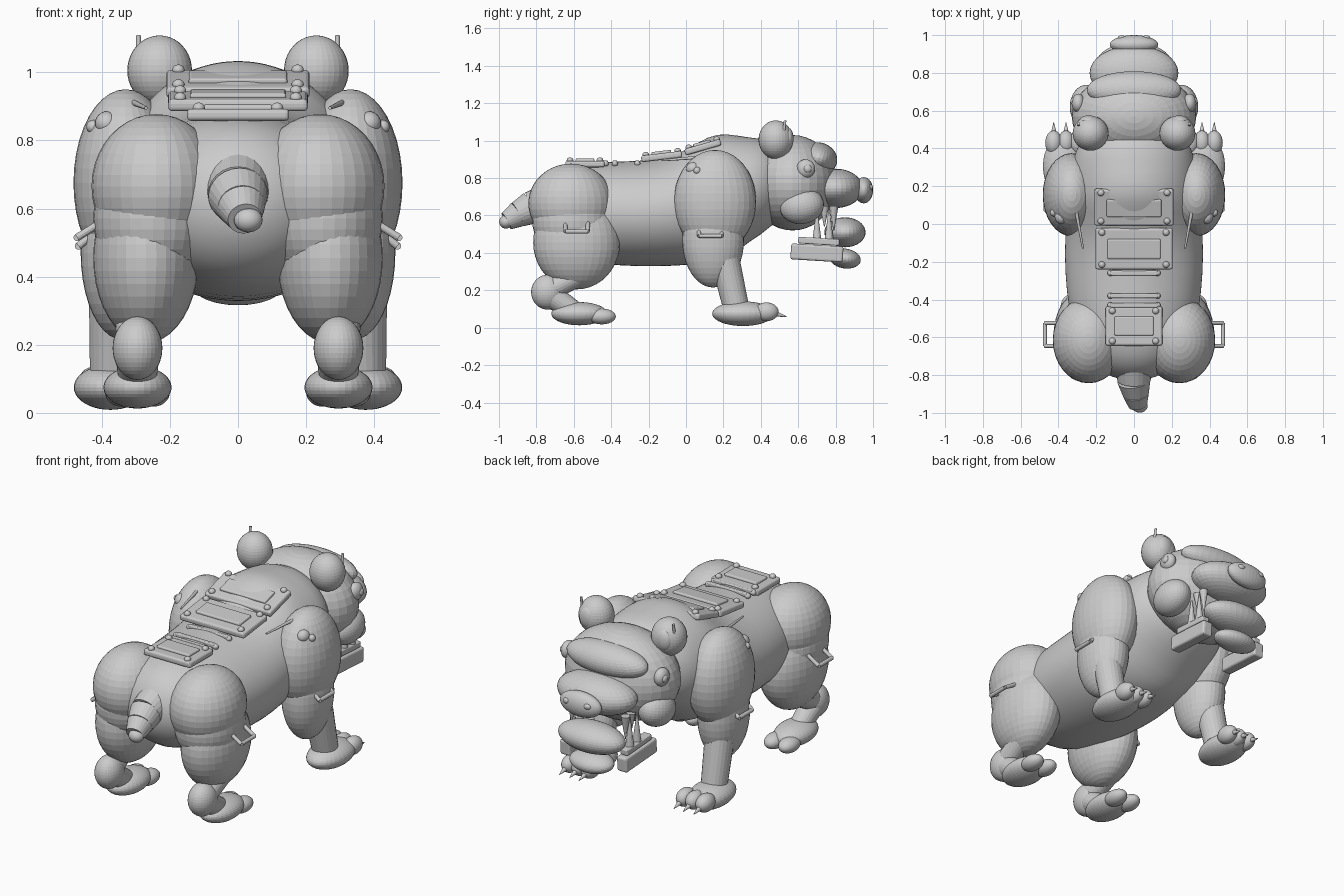
import bpy, bmesh, math
from mathutils import Vector, Matrix

cube = bpy.data.objects.get("Cube")
if cube:
    bpy.data.objects.remove(cube, do_unlink=True)

grey = bpy.data.materials.new("plain grey")
grey.use_nodes = True
tone = (0.6, 0.6, 0.6, 1)
grey.diffuse_color = tone
grey.node_tree.nodes["Principled BSDF"].inputs["Base Color"].default_value = tone


def finish(name, bm, smooth=True):
    bmesh.ops.recalc_face_normals(bm, faces=bm.faces)
    for f in bm.faces:
        f.smooth = smooth
    me = bpy.data.meshes.new(name)
    bm.to_mesh(me)
    bm.free()
    me.materials.append(grey)
    ob = bpy.data.objects.new(name, me)
    bpy.context.collection.objects.link(ob)
    return ob


def ball(name, loc, size, tilt=0, yaw=0, seg=32):
    """Ellipsoid with three radii, tilted about x and turned about z."""
    bm = bmesh.new()
    bmesh.ops.create_uvsphere(bm, u_segments=seg, v_segments=seg // 2 + 4, radius=1)
    m = (Matrix.Translation(loc) @ Matrix.Rotation(yaw, 4, 'Z')
         @ Matrix.Rotation(tilt, 4, 'X') @ Matrix.Diagonal((*size, 1)))
    bm.transform(m)
    return finish(name, bm, smooth=seg < 32)


def rod(name, a, b, r1, r2, seg=24):
    """Tapered cylinder between two points."""
    a, b = Vector(a), Vector(b)
    d = b - a
    bm = bmesh.new()
    bmesh.ops.create_cone(bm, cap_ends=True, segments=seg, radius1=r1, radius2=r2, depth=d.length)
    bm.transform(Matrix.Translation((a + b) / 2) @ d.to_track_quat('Z', 'Y').to_matrix().to_4x4())
    return finish(name, bm, False)


def slab(name, loc, size, tilt=0, bevel=0.012):
    """Box with rounded edges."""
    bm = bmesh.new()
    bmesh.ops.create_cube(bm, size=1)
    bm.transform(Matrix.Diagonal((*size, 1)))
    bmesh.ops.bevel(bm, geom=bm.edges[:], offset=bevel, segments=3, profile=0.5, affect='EDGES')
    bm.transform(Matrix.Translation(loc) @ Matrix.Rotation(tilt, 4, 'X'))
    return finish(name, bm, False)


def loft(name, rings, seg=40):
    """Skin of elliptical rings along y: (y, centre z, radius x, radius z)."""
    bm = bmesh.new()
    loops = []
    for y, z, rx, rz in rings:
        loops.append([bm.verts.new((rx * math.cos(t), y, z + rz * math.sin(t)))
                      for t in (2 * math.pi * i / seg for i in range(seg))])
    for p, q in zip(loops, loops[1:]):
        for i in range(seg):
            j = (i + 1) % seg
            bm.faces.new((p[i], p[j], q[j], q[i]))
    bm.faces.new(loops[0])
    bm.faces.new(loops[-1])
    ob = finish(name, bm)
    mod = ob.modifiers.new("rounding", 'SUBSURF')
    mod.levels = mod.render_levels = 1
    return ob


# Body and tail
loft("torso", [
    (-0.83, 0.62, 0.06, 0.05), (-0.79, 0.62, 0.17, 0.15), (-0.7, 0.62, 0.26, 0.23),
    (-0.55, 0.615, 0.33, 0.265), (-0.35, 0.61, 0.36, 0.28), (-0.15, 0.61, 0.37, 0.285),
    (0.0, 0.64, 0.36, 0.305), (0.12, 0.685, 0.355, 0.345), (0.22, 0.7, 0.34, 0.34),
    (0.34, 0.74, 0.33, 0.275), (0.46, 0.77, 0.28, 0.24), (0.55, 0.77, 0.1, 0.1)])
tail = [((0, -0.72, 0.68), 0.1), ((0, -0.83, 0.64), 0.088), ((0.01, -0.9, 0.605), 0.07),
        ((0.02, -0.96, 0.57), 0.05)]
for i, (a, b) in enumerate(zip(tail, tail[1:])):
    rod(f"tail_segment_{i + 1}", a[0], b[0], a[1], b[1])
ball("tail_tip", (0.03, -0.963, 0.566), (0.042, 0.036, 0.036), seg=20)

# Head
ball("head", (0, 0.57, 0.775), (0.33, 0.235, 0.255))
ball("brow", (0, 0.71, 0.905), (0.25, 0.1, 0.085), -0.3)
ball("muzzle", (0, 0.8, 0.745), (0.235, 0.145, 0.105))
ball("nose", (0, 0.95, 0.735), (0.128, 0.05, 0.07))
ball("lower_lip", (0, 0.85, 0.51), (0.2, 0.11, 0.08))
ball("chin", (0, 0.85, 0.37), (0.13, 0.085, 0.053), -0.15)

# Back armour: (name, y, z, width, length, tilt)
plates = [("shoulder_plate", 0.09, 0.965, 0.42, 0.2, 0.28),
          ("middle_plate", -0.13, 0.915, 0.41, 0.22, 0.12),
          ("rump_plate", -0.54, 0.875, 0.3, 0.21, 0)]
for name, y, z, w, d, tilt in plates:
    slab(name, (0, y, z), (w, d, 0.035), tilt)
    up = Vector((0, -math.sin(tilt), math.cos(tilt))) * 0.02
    slab(name + "_panel", Vector((0, y, z)) + up, (w * 0.69, d * 0.48, 0.02), tilt, 0.008)
    for sx in (-1, 1):
        for sy in (-1, 1):
            dy = sy * (d / 2 - 0.025)
            ball(name + "_rivet", (sx * (w / 2 - 0.035), y + dy, z + 0.02 + dy * math.tan(tilt)),
                 (0.018, 0.018, 0.016), seg=12)
for y in (-0.26, -0.38, -0.43):
    slab("back_strap", (0, y, 0.883), (0.25, 0.025, 0.022), 0, 0.006)
    for sx in (-1, 1):
        ball("strap_rivet", (sx * 0.125, y, 0.878), (0.016, 0.016, 0.016), seg=12)

for s, side in ((1, "left"), (-1, "right")):
    # Hind leg
    ball(side + "_haunch", (s * 0.24, -0.615, 0.665), (0.19, 0.228, 0.212))
    ball(side + "_haunch_lower", (s * 0.25, -0.61, 0.57), (0.175, 0.212, 0.2))
    ball(side + "_hind_thigh", (s * 0.27, -0.585, 0.455), (0.155, 0.232, 0.25))
    rod(side + "_hind_shin", (s * 0.31, -0.465, 0.34), (s * 0.295, -0.73, 0.2), 0.058, 0.06)
    ball(side + "_hock", (s * 0.295, -0.74, 0.19), (0.073, 0.088, 0.093))
    rod(side + "_hind_ankle", (s * 0.295, -0.72, 0.17), (s * 0.295, -0.6, 0.09), 0.065, 0.055)
    ball(side + "_hind_foot", (s * 0.295, -0.57, 0.075), (0.1, 0.15, 0.062))
    for dx in (-0.045, 0.045):
        ball(side + "_hind_toe", (s * 0.295 + dx, -0.45, 0.06), (0.05, 0.075, 0.042), seg=24)

    # Front leg
    ball(side + "_shoulder", (s * 0.33, 0.155, 0.675), (0.153, 0.22, 0.275))
    ball(side + "_upper_arm", (s * 0.34, 0.145, 0.47), (0.122, 0.165, 0.255))
    rod(side + "_forearm", (s * 0.36, 0.21, 0.36), (s * 0.365, 0.265, 0.12), 0.078, 0.07)
    ball(side + "_front_foot", (s * 0.375, 0.305, 0.075), (0.107, 0.165, 0.066))
    for x in (0.3, 0.36, 0.425):
        ball(side + "_front_toe", (s * x, 0.43, 0.085), (0.045, 0.065, 0.05), seg=24)
        rod(side + "_claw", (s * x, 0.46, 0.08), (s * x, 0.54, 0.058), 0.02, 0.001, 12)

    # Face
    ball(side + "_cheek", (s * 0.25, 0.62, 0.65), (0.09, 0.118, 0.095), 0.2)
    ball(side + "_eye", (s * 0.295, 0.64, 0.85), (0.035, 0.05, 0.05), seg=24)
    ball(side + "_pupil", (s * 0.322, 0.65, 0.85), (0.014, 0.022, 0.022), seg=16)
    ball(side + "_nostril", (s * 0.065, 0.985, 0.75), (0.022, 0.014, 0.016), seg=12)
    ball(side + "_ear", (s * 0.23, 0.48, 1.005), (0.095, 0.092, 0.103))
    ball(side + "_inner_ear", (s * 0.24, 0.545, 1.01), (0.05, 0.03, 0.06), seg=20)
    rod(side + "_ear_stud", (s * 0.292, 0.52, 1.03), (s * 0.292, 0.53, 1.108), 0.007, 0.007, 12)

    # Jaw bars and teeth
    slab(side + "_jaw_bar", (s * 0.18, 0.7, 0.4), (0.065, 0.28, 0.085), -0.06)
    slab(side + "_jaw_rail", (s * 0.18, 0.71, 0.462), (0.05, 0.22, 0.035), -0.06, 0.008)
    for y, top, tip, r in ((0.74, 0.65, 0.54, 0.025), (0.79, 0.65, 0.52, 0.025)):
        rod(side + "_upper_tooth", (s * 0.17, y, top), (s * 0.17, y, tip), r, 0.002, 12)
    for y in (0.7, 0.765):
        rod(side + "_lower_tooth", (s * 0.18, y, 0.46), (s * 0.18, y, 0.64), 0.025, 0.002, 12)

    # Side handles: (name, y centre, half length, z, inner x, outer x)
    for name, y, h, z, xi, xo in (("haunch_handle", -0.585, 0.06, 0.55, 0.4, 0.472),
                                  ("shoulder_handle", 0.13, 0.06, 0.525, 0.41, 0.468)):
        outer = (s * xo, z - 0.035)
        rod(f"{side}_{name}", (outer[0], y - h, outer[1]), (outer[0], y + h, outer[1]),
            0.011, 0.011, 12)
        for e in (-h, h):
            rod(f"{side}_{name}_post", (s * xi, y + e, z + 0.01),
                (outer[0], y + e, outer[1]), 0.011, 0.011, 12)

    # Shoulder fittings
    ball(side + "_shoulder_boss", (s * 0.385, 0.04, 0.85), (0.035, 0.04, 0.035), seg=20)
    ball(side + "_shoulder_rivet", (s * 0.425, 0.06, 0.84), (0.02, 0.02, 0.02), seg=12)
    rod(side + "_shoulder_pin", (s * 0.305, 0.06, 0.91), (s * 0.27, -0.13, 0.895), 0.009, 0.005, 12)
